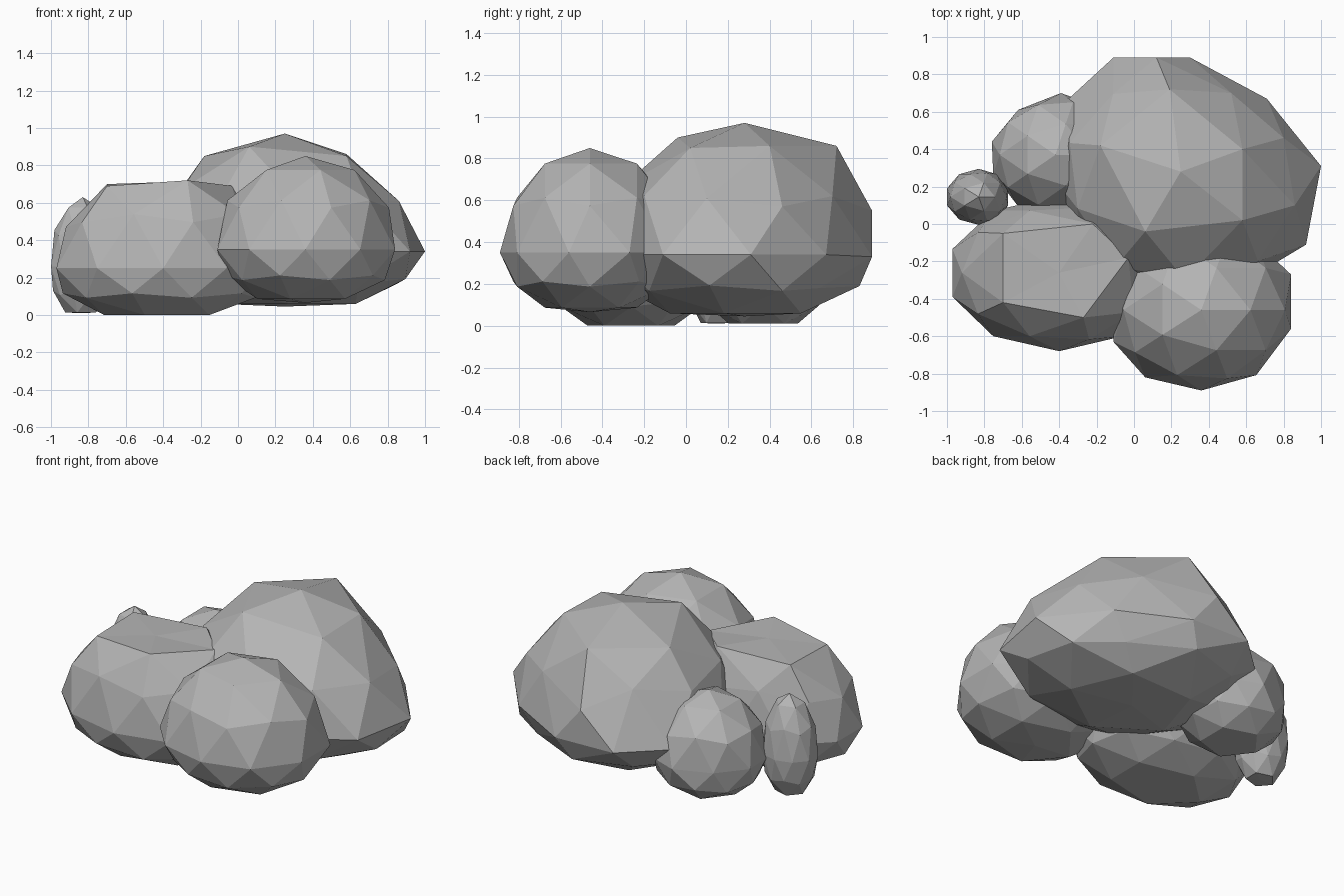
import bpy
import bmesh
import math
from mathutils import Matrix, Vector

cube = bpy.data.objects.get("Cube")
if cube:
    bpy.data.objects.remove(cube, do_unlink=True)

# One plain grey for all the boulders
stone = bpy.data.materials.new("stone_grey")
stone.use_nodes = True
colour = (0.46, 0.46, 0.46, 1)
stone.diffuse_color = colour
stone.node_tree.nodes["Principled BSDF"].inputs["Base Color"].default_value = colour


def boulder(name, centre, low, high, floor, ceiling=1, yaw=0, pulls=()):
    """Faceted ball with separate radii on each side of its centre,
    flattened at floor and ceiling; pulls move the closest corner."""
    bm = bmesh.new()
    bmesh.ops.create_icosphere(bm, subdivisions=2, radius=1,
                               matrix=Matrix.Rotation(math.radians(yaw), 4, "Z"))
    for v in bm.verts:
        for axis in range(3):
            radius = high[axis] if v.co[axis] > 0 else low[axis]
            v.co[axis] = centre[axis] + v.co[axis] * radius
        v.co.z = min(max(v.co.z, floor), ceiling)
    free = list(bm.verts)
    for target in map(Vector, pulls):
        corner = min(free, key=lambda v: (v.co - target).length)
        corner.co = target
        free.remove(corner)
    mesh = bpy.data.meshes.new(name)
    bm.to_mesh(mesh)
    bm.free()
    mesh.materials.append(stone)
    obj = bpy.data.objects.new(name, mesh)
    bpy.context.collection.objects.link(obj)
    return obj


# Largest boulder: crown corners, widest corners, then the flatter back left side
boulder("large_boulder", (0.25, 0.28, 0.34), (0.69, 0.68, 0.33), (0.75, 0.62, 0.63),
        floor=0.045, yaw=20,
        pulls=[(0.19, 0.72, 0.86), (0.12, 0.89, 0.55), (-0.18, 0.42, 0.85),
               (0.06, -0.04, 0.9), (0.58, 0.02, 0.85), (0.58, 0.4, 0.86),
               (0.71, 0.67, 0.34), (0.3, 0.89, 0.33), (-0.11, 0.89, 0.34),
               (1.0, 0.31, 0.34), (0.92, -0.11, 0.34), (-0.36, 0.66, 0.34),
               (0.8, 0.46, 0.57), (0.52, 0.7, 0.62), (0.86, 0.1, 0.61),
               (0.6, 0.64, 0.18), (0.22, 0.83, 0.19)])

# Rounded boulder in front
boulder("front_boulder", (0.36, -0.46, 0.35), (0.49, 0.43, 0.31), (0.5, 0.45, 0.5),
        floor=0.065,
        pulls=[(0.84, -0.27, 0.35), (0.84, -0.56, 0.35),
               (-0.11, -0.63, 0.35), (0.06, -0.82, 0.35)])

# Flat-topped boulder
boulder("flat_boulder", (-0.4, -0.26, 0.25), (0.6, 0.42, 0.3), (0.58, 0.41, 0.55),
        floor=0, ceiling=0.71,
        pulls=[(-0.7, -0.05, 0.7), (-0.7, -0.42, 0.69), (-0.22, 0.0, 0.71),
               (-0.27, -0.5, 0.72), (-0.03, -0.18, 0.69), (-0.92, -0.26, 0.47)])

# Small boulders at the back and side
boulder("back_boulder", (-0.42, 0.37, 0.24), (0.35, 0.33, 0.27), (0.34, 0.33, 0.39),
        floor=0.01,
        pulls=[(-0.62, 0.61, 0.24), (-0.39, 0.7, 0.24), (-0.76, 0.44, 0.24)])
boulder("small_boulder", (-0.83, 0.145, 0.26), (0.178, 0.15, 0.29), (0.165, 0.15, 0.37),
        floor=0.01)
